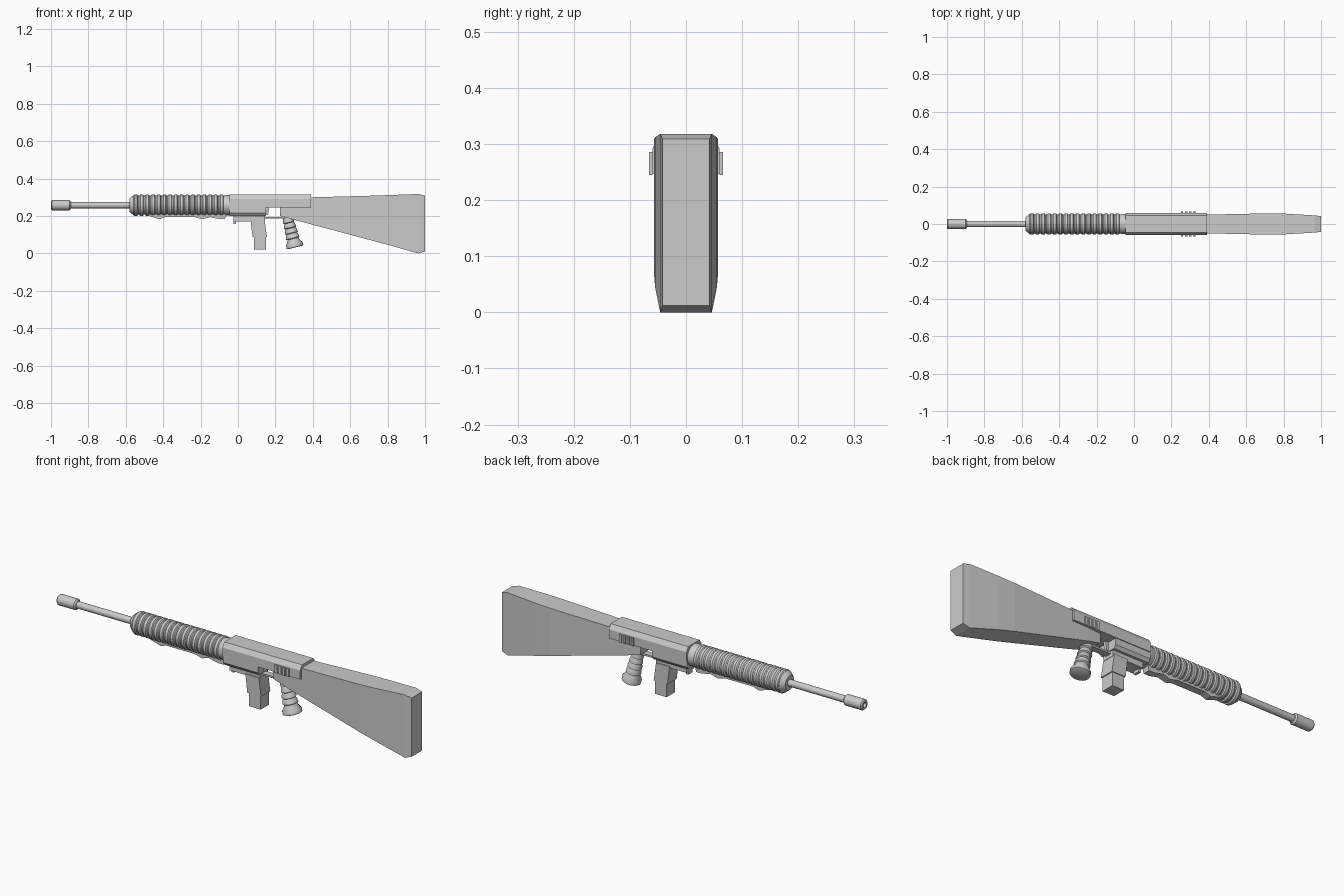
import bpy, bmesh, math
from mathutils import Vector

cube = bpy.data.objects.get("Cube")
if cube:
    bpy.data.objects.remove(cube, do_unlink=True)

grey = bpy.data.materials.new("light grey")
grey.use_nodes = True
COLOUR = (0.6, 0.6, 0.6, 1)
grey.diffuse_color = COLOUR
grey.node_tree.nodes["Principled BSDF"].inputs["Base Color"].default_value = COLOUR


def finish(name, bm, smooth=False):
    bmesh.ops.recalc_face_normals(bm, faces=bm.faces)
    mesh = bpy.data.meshes.new(name)
    bm.to_mesh(mesh)
    bm.free()
    mesh.materials.append(grey)
    obj = bpy.data.objects.new(name, mesh)
    bpy.context.collection.objects.link(obj)
    if smooth:
        bpy.ops.object.select_all(action='DESELECT')
        obj.select_set(True)
        bpy.context.view_layer.objects.active = obj
        bpy.ops.object.shade_smooth_by_angle(angle=math.radians(35))
    return obj


def loft(name, rings, smooth=False):
    """Skin equal-length rings of points and cap both ends."""
    bm = bmesh.new()
    rows = [[bm.verts.new(p) for p in ring] for ring in rings]
    n = len(rows[0])
    for a, b in zip(rows, rows[1:]):
        for i in range(n):
            j = (i + 1) % n
            bm.faces.new((a[i], a[j], b[j], b[i]))
    bm.faces.new(rows[0])
    bm.faces.new(rows[-1])
    return finish(name, bm, smooth)


def lathe(name, profile, start, direction, sides=24):
    """Revolve (distance, radius) pairs about an axis."""
    axis = Vector(direction).normalized()
    side = Vector((0, 1, 0))
    up = axis.cross(side)
    angles = [math.tau * i / sides for i in range(sides)]
    rings = [[Vector(start) + axis * d + (side * math.cos(a) + up * math.sin(a)) * r
              for a in angles] for d, r in profile]
    return loft(name, rings, True)


def side_plate(name, points, half, y=0):
    """Extrude an x-z outline across the width."""
    return loft(name, [[(x, y + s * half, z) for x, z in points] for s in (-1, 1)])


def long_section(name, points, x0, x1):
    """Extrude a mirrored y-z half section along the length."""
    ring = points + [(-y, z) for y, z in reversed(points)]
    return loft(name, [[(x, y, z) for y, z in ring] for x in (x0, x1)])


def box(name, x0, x1, z0, z1, half, y=0):
    return side_plate(name, [(x0, z0), (x1, z0), (x1, z1), (x0, z1)], half, y)


AXIS_Z = 0.258
FORWARD = (1, 0, 0)

# Barrel and hollow muzzle
lathe("barrel", [(0, 0.017), (0.4, 0.017)], (-0.92, 0, AXIS_Z), FORWARD)
lathe("muzzle", [(0.03, 0.012), (0, 0.012), (0, 0.022), (0.006, 0.027),
                 (0.099, 0.027), (0.106, 0.02)], (-1, 0, AXIS_Z), FORWARD)

# Ribbed handguard
ribs = 16
pitch = 0.0305
profile = [(0, 0.036), (0.022, 0.054)]
for i in range(ribs):
    d = 0.024 + i * pitch
    profile += [(d, 0.054), (d + 0.004, 0.057), (d + 0.017, 0.057),
                (d + 0.021, 0.051), (d + 0.027, 0.051)]
profile += [(0.515, 0.054), (0.54, 0.054)]
lathe("handguard", profile, (-0.58, 0, AXIS_Z), FORWARD, 28)

# Wavy rail under the handguard
side_plate("lower_rail", [(-0.52, 0.215), (-0.42, 0.183), (-0.39, 0.194), (-0.23, 0.194),
                          (-0.19, 0.183), (-0.15, 0.194), (-0.1, 0.183), (-0.07, 0.183),
                          (-0.06, 0.215)], 0.018)

# Receiver: chamfered upper body and shorter lower body
long_section("receiver_upper", [(0.06, 0.247), (0.06, 0.292), (0.045, 0.315)], -0.045, 0.39)
long_section("receiver_lower", [(0.045, 0.2), (0.056, 0.215), (0.056, 0.25)], -0.045, 0.15)

# Slatted side vents
for s, label in ((-1, "right"), (1, "left")):
    for i in range(4):
        x = 0.25 + i * 0.022
        box(f"{label}_vent_slat_{i + 1}", x, x + 0.013, 0.245, 0.286, 0.003, s * 0.0625)

# Magazine well, catch and stepped magazine
box("magazine_well", -0.025, 0.145, 0.172, 0.205, 0.032)
box("front_catch", -0.025, -0.012, 0.157, 0.2, 0.016)
side_plate("magazine_upper", [(0.067, 0.18), (0.142, 0.18), (0.155, 0.088), (0.078, 0.088)], 0.037)
side_plate("magazine_lower", [(0.085, 0.09), (0.15, 0.09), (0.15, 0.02), (0.085, 0.02)], 0.033)

# Trigger guard and trigger
box("trigger_guard", 0.14, 0.25, 0.187, 0.196, 0.016)
side_plate("trigger", [(0.15, 0.25), (0.168, 0.25), (0.16, 0.205), (0.152, 0.205)], 0.008)

# Ribbed grip with a flared foot
profile = [(0, 0.024)]
for i in range(4):
    d = 0.012 + i * 0.029
    r = 0.027 + i * 0.002
    profile += [(d, r), (d + 0.017, r + 0.004), (d + 0.021, r - 0.002)]
profile += [(0.13, 0.033), (0.15, 0.046), (0.165, 0.046), (0.168, 0.04)]
lathe("grip", profile, (0.265, 0, 0.195), (0.25, 0, -1), 20)

# Stock: (x, half width, bottom, top), swelling then narrowing to the butt
stations = [(0.225, 0.042, 0.2, 0.25), (0.3, 0.048, 0.18, 0.298), (0.39, 0.05, 0.156, 0.3),
            (0.72, 0.057, 0.068, 0.309), (0.81, 0.055, 0.044, 0.312),
            (0.965, 0.046, 0.0, 0.318), (1.0, 0.042, 0.012, 0.309)]
loft("stock", [[(x, -w, b), (x, w, b), (x, w, t), (x, -w, t)] for x, w, b, t in stations])
